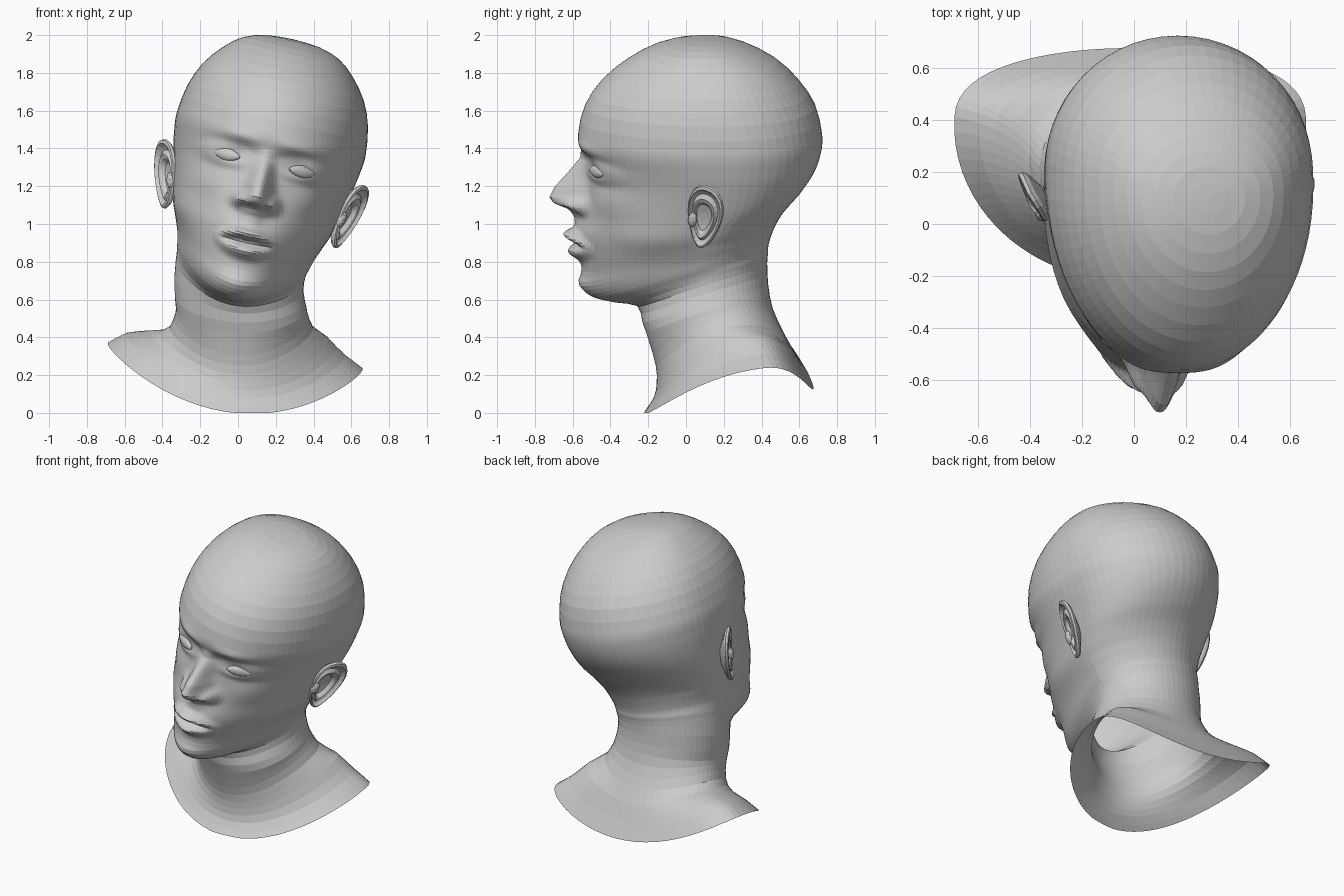
import bpy, bmesh, math
from math import sin, cos, pi, exp, ceil
from mathutils import Vector, Matrix

if "Cube" in bpy.data.objects:
    bpy.data.objects.remove(bpy.data.objects["Cube"])

ROLL = math.radians(13)
PIVOT = Vector((-0.015, 0, 0.65))
SEGS = 88

# Upright cross-sections: front z, back z, front y, back y, half width, y of widest point
HEAD = [
    (2.013, 2.013, .10, .10, .00, .10), (2.004, 2.004, -.04, .22, .14, .11),
    (1.965, 1.965, -.185, .345, .26, .12), (1.89, 1.89, -.32, .485, .352, .14),
    (1.78, 1.78, -.45, .60, .438, .16), (1.65, 1.65, -.535, .685, .490, .18),
    (1.50, 1.50, -.57, .72, .512, .20), (1.37, 1.40, -.545, .715, .503, .20),
    (1.25, 1.30, -.53, .68, .483, .20), (1.10, 1.20, -.545, .615, .458, .18),
    (.98, 1.10, -.56, .53, .432, .12), (.86, 1.02, -.55, .48, .407, .10),
    (.76, .96, -.55, .455, .390, .10), (.68, .91, -.555, .44, .372, .10),
    (.62, .88, -.50, .435, .36, .10)]
NECK = [
    (.59, .85, -.38, .435, .35, .12), (.57, .80, -.26, .43, .345, .12),
    (.48, .68, -.23, .435, .345, .13), (.36, .55, -.19, .46, .35, .15),
    (.25, .42, -.16, .52, .38, .20), (.16, .33, -.155, .57, .47, .30),
    (.08, .23, -.17, .62, .58, .36), (.0, .13, -.22, .675, .675, .38)]
# Nose: z, protrusion, half width
NOSE = [(1.42, 0, .045), (1.37, .02, .045), (1.317, .07, .05), (1.26, .122, .056),
        (1.215, .162, .064), (1.155, .185, .072), (1.125, .16, .078), (1.095, .075, .08),
        (1.05, .03, .06), (.98, 0, .05)]


def smooth(a, b, x):
    t = min(1, max(0, (x - a) / (b - a)))
    return t * t * (3 - 2 * t)


def gauss(u, z, cu, cz, su, sz):
    return exp(-((u - cu) / su) ** 2 - ((z - cz) / sz) ** 2)


def catmull(a, b, c, d, t):
    return [.5 * (2 * q + (r - p) * t + (2 * p - 5 * q + 4 * r - s) * t * t
                  + (3 * q - p - 3 * r + s) * t ** 3) for p, q, r, s in zip(a, b, c, d)]


def roll(p, weight=1.0):
    return Matrix.Rotation(ROLL * weight, 3, 'Y') @ p + PIVOT


def relief(u, z):
    """Forward relief of the facial features."""
    a = abs(u)
    d = 0
    # nose and nostril wings
    for (z0, d0, w0), (z1, d1, w1) in zip(NOSE, NOSE[1:]):
        if z1 <= z < z0:
            t = (z0 - z) / (z0 - z1)
            d += (d0 + (d1 - d0) * t) * exp(-(a / (w0 + (w1 - w0) * t)) ** 2.4)
    d += .06 * gauss(a, z, .095, 1.13, .035, .04)
    # brow, socket and lids
    d += .02 * gauss(a, z, .17, 1.45, .12, .04)
    d -= .045 * gauss(a, z, .15, 1.36, .10, .06)
    e = ((a - .205) / .095) ** 2 + ((z - 1.342) / .042) ** 2
    d += .03 * exp(-(e / 2.2) ** 2)
    # cheekbones, cheeks, muzzle, chin
    d += .018 * gauss(a, z, .28, 1.19, .10, .08)
    d -= .012 * gauss(a, z, .27, .98, .08, .09)
    d += .028 * gauss(u, z, 0, .93, .16, .11)
    d += .012 * gauss(u, z, 0, .69, .10, .04)
    # lips converging on the mouth corners
    t = max(0, 1 - (u / .18) ** 2)
    s = .65 + .35 * t
    d += t * (.064 * exp(-((z - .91 - .045 * t) / (.03 * s)) ** 2)
              + .056 * exp(-((z - .905 + .045 * t) / (.036 * s)) ** 2)
              - .02 * exp(-((z - .912) / .016) ** 2))
    return d


def make_object(name, bm):
    bmesh.ops.remove_doubles(bm, verts=bm.verts, dist=.0005)
    bmesh.ops.recalc_face_normals(bm, faces=bm.faces)
    mesh = bpy.data.meshes.new(name)
    bm.to_mesh(mesh)
    bm.free()
    obj = bpy.data.objects.new(name, mesh)
    bpy.context.collection.objects.link(obj)
    return obj


def skin(bm, loops):
    rows = [[bm.verts.new(p) for p in loop] for loop in loops]
    for r, s in zip(rows, rows[1:]):
        n = len(r)
        for i in range(n):
            j = (i + 1) % n
            bm.faces.new((r[i], r[j], s[j], s[i]))


def head_loop(sec):
    zf, zb, yf, yb, hw, yw = sec
    weight = smooth(.42, .64, zf)
    jaw = (1 - smooth(.68, 1.0, zf)) * weight
    low = 1 - smooth(.25, .5, zf)
    brow = smooth(1.3, 1.5, zf)
    lift = .06 * jaw + .11 * low + .35 * low * max(0, hw - .38)
    skew = .1 * low * smooth(.38, .6, hw)
    shift = .033 * (1 - weight) * (1 - smooth(.4, .6, hw))
    loop = []
    for i in range(SEGS):
        s = -pi + 2 * pi * i / SEGS
        th = s - .62 * sin(s)          # more columns across the face
        u, c = hw * sin(th), cos(th)
        if c > 0:
            y = yw - (yw - yf) * c
            u *= 1 - .2 * jaw * c + .05 * brow * c   # narrow jaw, full forehead
        else:
            y = yw + (yb - yw) * abs(c) ** (.95 - .2 * low * smooth(.38, .5, hw))
        z = zf + (zb - zf) * (y - yf) / max(yb - yf, 1e-4)
        z += lift * sin(th) ** 2 - skew * u
        if c > 0:
            y -= relief(u, z) * min(1, 2 * c)
        p = roll(Vector((u + shift, y, z - .65)), weight)
        p.z = max(p.z, 0)
        loop.append(p)
    return loop


# Head, neck and shoulders: one open shell
secs = HEAD + NECK
loops = []
for k in range(len(secs) - 1):
    b, c = secs[k], secs[k + 1]
    a, d = secs[max(k - 1, 0)], secs[min(k + 2, len(secs) - 1)]
    mid = (b[0] + c[0]) / 2
    step = .012 if .78 < mid < 1.48 else (.03 if .6 < mid < .78 else .08)
    n = ceil(max(abs(b[i] - c[i]) for i in (0, 1, 2)) / step)
    loops += [head_loop(catmull(a, b, c, d, t / n)) for t in range(n)]
loops.append(head_loop(secs[-1]))
bm = bmesh.new()
skin(bm, loops)
make_object("head_and_neck", bm)

# Ears: radial profile (scale, outward offset) from the back of the ear over the rim into the bowl
EAR = [(.4, -.05), (.7, -.03), (.92, -.015), (1, 0), (.98, .014), (.9, .018), (.82, .004),
       (.74, -.004), (.62, .01), (.52, .004), (.42, -.018), (.2, -.025), (0, -.026)]
for side, word in ((1, "right"), (-1, "left")):
    up = Vector((.26, .13, 1)).normalized()
    out = Vector((.40, .90, 0)).cross(up).normalized()
    back = up.cross(out)
    loops = []
    for r, h in EAR:
        loop = []
        for i in range(24):
            f = 2 * pi * i / 24
            pa = r * .10 * cos(f) * (1 + .28 * sin(f)) - (1 - r) * .02
            pb = r * .185 * sin(f) - (1 - r) * .03
            # the front edge sinks into the head
            sink = .02 * r * max(0, -cos(f))
            p = Vector((.503, .098, .515)) + back * pa + up * pb + out * (h - sink)
            p.x *= side
            loop.append(roll(p))
        loops.append(loop)
    bm = bmesh.new()
    skin(bm, loops)
    # small flap in front of the ear hole
    for v in bmesh.ops.create_icosphere(bm, subdivisions=2, radius=1)["verts"]:
        q = Vector((.465, .035, .49)) + back * v.co.x * .025 + up * v.co.y * .045 + out * v.co.z * .02
        q.x *= side
        v.co = roll(q)
    make_object("ear_" + word, bm)

    # Eyes: almond lenses following the curve of the face
    bm = bmesh.new()
    tangent, front = Vector((.88, .47, 0)), Vector((.47, -.88, 0))
    for v in bmesh.ops.create_uvsphere(bm, u_segments=20, v_segments=12, radius=1)["verts"]:
        x, y, z = v.co
        q = Vector((.203, -.472, .690)) + tangent * x * .08 + front * y * .022
        q.z += z * .033 * (1 - .35 * x * x)
        q.x *= side
        v.co = roll(q)
    make_object("eye_" + word, bm)
